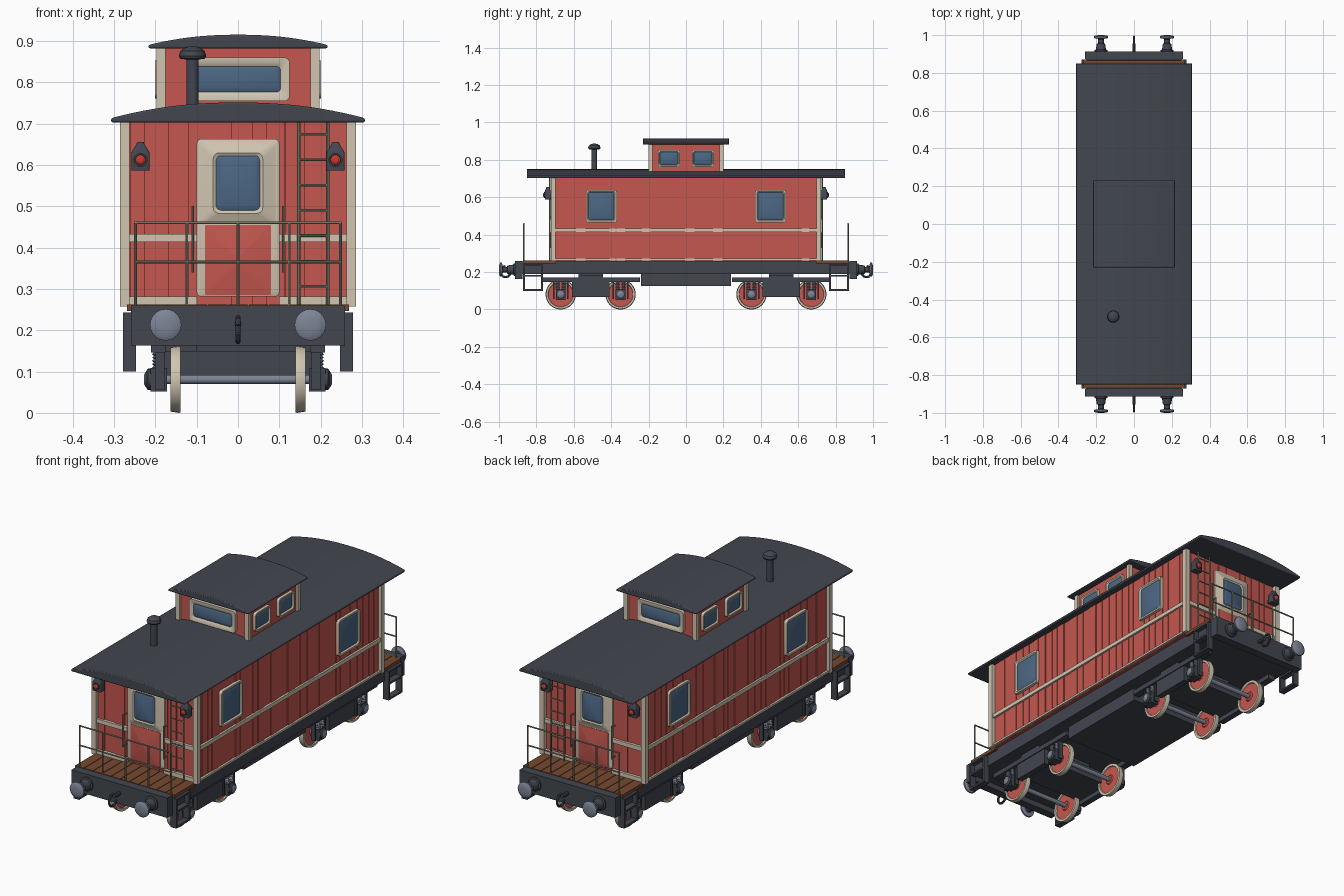
import bpy, bmesh, math, random
from mathutils import Matrix, Vector

random.seed(4)
if "Cube" in bpy.data.objects:
    bpy.data.objects.remove(bpy.data.objects["Cube"])


# --- materials -------------------------------------------------------------
def material(name, hexa):
    rgb = [int(hexa[i:i + 2], 16) / 255 for i in (0, 2, 4)]
    lin = [c / 12.92 if c < 0.04 else ((c + 0.055) / 1.055) ** 2.4 for c in rgb]
    m = bpy.data.materials.new(name)
    m.use_nodes = True
    m.diffuse_color = (*lin, 1)
    m.node_tree.nodes["Principled BSDF"].inputs["Base Color"].default_value = (*lin, 1)
    return m


RED = material("red paint", "c4574f")
CREAM = material("cream trim", "d0c5b1")
DARK = material("dark iron", "42464f")
GLASS = material("blue glass", "4b6683")
STEEL = material("pale steel", "7d8596")
WOOD = material("brown wood", "75492f")
RAIL = material("rail metal", "8c8c7c")
LENS = material("lamp red", "c8382f")

# --- helpers: shapes sharing a name are gathered into one part ---------------
parts = {}
SIGNS = (1, -1)


def mesh_for(name, mat):
    return parts.setdefault(name, (bmesh.new(), mat))[0]


def box(name, mat, lo, hi, mx=False, my=False):
    bm = mesh_for(name, mat)
    lo, hi = Vector(lo), Vector(hi)
    c, s = (lo + hi) / 2, hi - lo
    for sx in SIGNS if mx else (1,):
        for sy in SIGNS if my else (1,):
            place = Matrix.Translation((c.x * sx, c.y * sy, c.z)) @ Matrix.Diagonal((*s, 1))
            bmesh.ops.create_cube(bm, size=1, matrix=place)


def loft(name, mat, place, rings, start=False, end=True, k=5):
    """Bridge rounded rectangles (half width, half height, radius, depth)."""
    bm = mesh_for(name, mat)
    loops = []
    for w, h, r, d in rings:
        loop = []
        for q, (sx, sy) in enumerate(((1, 1), (-1, 1), (-1, -1), (1, -1))):
            for i in range(k + 1):
                a = (q + i / k) * math.pi / 2
                p = Vector((sx * (w - r) + r * math.cos(a), sy * (h - r) + r * math.sin(a), d))
                loop.append(bm.verts.new(place @ p))
        loops.append(loop)
    for a, b in zip(loops, loops[1:]):
        for i in range(len(a)):
            j = (i + 1) % len(a)
            bm.faces.new((a[i], a[j], b[j], b[i]))
    if start:
        bm.faces.new(loops[0][::-1])
    if end:
        bm.faces.new(loops[-1])
    bmesh.ops.remove_doubles(bm, verts=sum(loops, []), dist=1e-5)


def lathe(name, mat, place, profile, **kw):
    loft(name, mat, place, [(r, r, r, d) for r, d in profile], **kw)


def facing(n, pos):
    n, up = Vector(n), Vector((0, 0, 1))
    m = Matrix((up.cross(n), up, n)).transposed().to_4x4()
    return Matrix.Translation(pos) @ m


def rod(name, mat, a, b, r, k=2):
    a, b = Vector(a), Vector(b)
    place = Matrix.Translation(a) @ (b - a).to_track_quat("Z", "Y").to_matrix().to_4x4()
    lathe(name, mat, place, [(r, 0), (r, (b - a).length)], start=True, k=k)


def window(name, place, w, h, rim, depth):
    gw, gh = w - rim, h - rim
    loft(name + "_frame", CREAM, place, [(w, h, .014, 0), (w, h, .014, depth),
         (w - rim * .6, h - rim * .6, .012, depth), (gw, gh, .01, depth - .006)], end=False)
    loft(name + "_glass", GLASS, place, [(gw, gh, .01, 0), (gw, gh, .01, depth - .006),
         (gw - .008, gh - .008, .008, depth - .002)])


def roof(name, hx, hy, z0, edge, z1, n=24):
    bm = mesh_for(name, DARK)
    pts = [(-hx, z0), (hx, z0)]
    for i in range(n + 1):
        t = 1 - 2 * i / n
        pts.append((hx * t, z0 + edge + (z1 - z0 - edge) * (1 - abs(t) ** 2.2)))
    f = bm.faces.new([bm.verts.new((x, -hy, z)) for x, z in pts])
    out = bmesh.ops.extrude_face_region(bm, geom=[f])["geom"]
    bmesh.ops.translate(bm, vec=(0, 2 * hy, 0), verts=[v for v in out if isinstance(v, bmesh.types.BMVert)])
    bmesh.ops.recalc_face_normals(bm, faces=bm.faces)


def planks(start, stop):
    """Yield board spans of uneven width and thickness."""
    a = start
    while a < stop - .001:
        b = min(a + random.uniform(.03, .055), stop)
        if stop - b < .015:
            b = stop
        yield a + .0015, b - .0015, random.uniform(.002, .006)
        a = b


# --- main body: core, boards, trim ------------------------------------------
box("cabin_core", RED, (-.268, -.7, .256), (.268, .7, .706))
for s in SIGNS:
    for a, b, t in planks(-.697, .697):
        x = sorted((s * .266, s * (.268 + t)))
        box("side_boards", RED, (x[0], a, .258), (x[1], b, .705))
    for a, b, t in planks(-.262, .262):
        y = sorted((s * .698, s * (.7 + t)))
        box("end_boards", RED, (a, y[0], .258), (b, y[1], .705))
box("corner_posts", CREAM, (.262, .697, .258), (.286, .721, .706), True, True)
for z in (.413, .262):
    box("trim_bands", CREAM, (.264, -.7, z), (.281, .7, z + (.019 if z > .3 else .01)), True)
    box("trim_bands", CREAM, (.099, .697, z), (.264, .716, z + .02), True, True)
roof("main_roof", .307, .85, .703, .01, .751)

# --- cupola -------------------------------------------------------------------
box("cupola_walls", RED, (-.187, -.187, .72), (.187, .187, .89))
box("cupola_posts", CREAM, (.176, .18, .72), (.197, .2, .888), True, True)
roof("cupola_roof", .217, .23, .882, .008, .915)

# --- windows and doors ------------------------------------------------------------
for s in SIGNS:
    for y in SIGNS:
        window("side_window", facing((s, 0, 0), (s * .266, y * .452, .552)), .082, .088, .014, .02)
        window("cupola_side_window", facing((s, 0, 0), (s * .185, y * .091, .807)), .06, .046, .012, .016)
    window("cupola_end_window", facing((0, s, 0), (0, s * .185, .807)), .125, .053, .022, .016)

    door = facing((0, s, 0), (0, s * .7, 0))
    up = lambda z: door @ Matrix.Translation((0, z, 0))
    loft("door_frame", CREAM, up(.472), [(.1, .191, .012, 0), (.1, .191, .012, .01), (.094, .185, .01, .013)])
    loft("door_window_surround", CREAM, up(.556), [(.094, .1, .01, .012), (.06, .073, .014, .024),
         (.053, .066, .012, .02)], end=False)
    loft("door_glass", GLASS, up(.556), [(.053, .066, .012, .012), (.053, .066, .012, .021),
         (.045, .058, .01, .025)])
    loft("door_panel", RED, up(.37), [(.08, .085, .002, .012), (.08, .085, .002, .015),
         (.006, .01, .001, .029)], k=1)

    # --- handrails, ladder, railing
    for x in (-.11, .11):
        rod("door_handrails", RAIL, (x, s * .73, .34), (x, s * .73, .5), .003)
        for z in (.345, .495):
            rod("door_handrails", RAIL, (x, s * .7, z), (x, s * .73, z), .003)
    for x in (.147, .217):
        rod("ladder", RAIL, (x, s * .728, .26), (x, s * .728, .705), .004)
    for i in range(7):
        z = .306 + i * .0613
        rod("ladder", RAIL, (.147, s * .728, z), (.217, s * .728, z), .003)
    for x in (-.248, -.124, 0, .124, .248):
        rod("railing", RAIL, (x, s * .867, .25), (x, s * .867, .46), .0035)
    for z in (.365, .46):
        rod("railing", RAIL, (-.25, s * .867, z), (.25, s * .867, z), .0035)

    # --- lamps and buffers
    for x in SIGNS:
        lamp = facing((0, s, 0), (x * .236, s * .7, .612))
        top = Matrix.Translation((x * .236, s * .738, 0))
        loft("lamp_body", DARK, top, [(.022, .016, .004, .587), (.022, .018, .004, .63),
             (.011, .01, .004, .648), (.008, .008, .004, .655)], start=True, k=3)
        lathe("lamp_body", DARK, lamp, [(.009, 0), (.009, .03)])
        lathe("lamp_body", DARK, lamp, [(.017, .05), (.017, .06), (.013, .06), (.012, .056)], end=False)
        lathe("lamp_lens", LENS, lamp, [(.013, .05), (.012, .06), (.006, .064)])
        buffer = facing((0, s, 0), (x * .175, 0, .213))
        lathe("buffer_stems", DARK, buffer, [(.034, .91), (.034, .92), (.027, .923), (.022, .955),
              (.015, .957), (.015, .978), (.022, .985)])
        lathe("buffer_discs", STEEL, buffer, [(.03, .982), (.038, .985), (.038, .993), (.03, .998),
              (.012, 1)], start=True, k=6)

    # --- coupling hook
    rod("coupling_hook", DARK, (0, s * .9, .215), (0, s * .955, .215), .009)
    arc = [(0, s * (.965 + .028 * math.sin(a)), .202 + .03 * math.cos(a))
           for a in (i * math.pi / 5 for i in range(8))]
    for p, q in zip(arc, arc[1:]):
        rod("coupling_hook", DARK, p, q, .006)

    # --- platform deck boards
    for i in range(11):
        x = -.27 + i * .0491
        y = sorted((s * .695, s * .872))
        box("deck_boards", WOOD, (x + .0015, y[0], .246), (x + .0476, y[1], .262))

# --- underframe, end beams, steps ------------------------------------------------
box("underframe", DARK, (-.255, -.875, .19), (.255, .875, .256))
box("end_beams", DARK, (-.259, .873, .163), (.259, .914, .26), my=True)
box("centre_box", DARK, (-.2, -.24, .126), (.2, .24, .192))
for y in (.765, .862):
    box("steps", DARK, (.247, y, .1), (.278, y + .01, .242), True, True)
for z in (.1, .175, .234):
    box("steps", DARK, (.247, .765, z), (.278, .872, z + .009), True, True)

# --- chimney ---------------------------------------------------------------------
lathe("chimney", DARK, Matrix.Translation((-.11, -.49, 0)),
      [(.015, .73), (.015, .855), (.03, .857), (.033, .864), (.029, .876), (.018, .884), (.006, .887)])

# --- trucks: wheels, axles, side frames, springs -------------------------------------
for t in SIGNS:
    ty = t * .51
    box("truck_bolsters", DARK, (-.19, ty - .1, .09), (.19, ty + .1, .15))
    box("truck_bolsters", DARK, (-.1, ty - .065, .15), (.1, ty + .065, .192))
    box("truck_side_frames", DARK, (.175, ty - .265, .146), (.21, ty + .265, .17), True)
    box("truck_side_frames", DARK, (.175, ty - .1, .068), (.205, ty + .1, .15), True)
    box("truck_side_frames", DARK, (.175, ty - .065, .165), (.21, ty + .065, .182), True)
    for wy in (ty - .16, ty + .16):
        rod("axles", STEEL, (-.19, wy, .081), (.19, wy, .081), .011, k=4)
        for d in (-.042, .034):
            box("axle_guards", DARK, (.178, wy + d, .055), (.2, wy + d + .008, .148), True)
        box("axle_boxes", DARK, (.172, wy - .026, .052), (.212, wy + .026, .108), True)
        for s in SIGNS:
            wheel = facing((s, 0, 0), (s * .151, wy, .081))
            lathe("wheel_tyres", CREAM, wheel, [(.066, -.007), (.068, -.012), (.08, -.012), (.081, -.008),
                  (.079, .004), (.078, .012), (.068, .012), (.066, .007)], end=False, k=8)
            lathe("wheel_discs", RED, wheel, [(.02, -.012), (.024, -.007), (.067, -.007),
                  (.067, .007), (.024, .007), (.02, .012)], start=True, k=8)
            hub = facing((s, 0, 0), (s * .21, wy, .081))
            lathe("axle_box_covers", DARK, hub, [(.026, 0), (.026, .008), (.02, .012)])
            lathe("hub_caps", STEEL, hub, [(.018, .01), (.018, .014), (.01, .018)])
            for d in (-.016, .016):
                coil = [(.013 if i % 2 else .008, .106 + i * .004) for i in range(11)]
                lathe("springs", STEEL, Matrix.Translation((s * .195, wy + d, 0)), coil, k=2)

# --- turn the gathered shapes into objects -------------------------------------------
bpy.ops.object.select_all(action="DESELECT")
for name, (bm, mat) in parts.items():
    me = bpy.data.meshes.new(name)
    bm.to_mesh(me)
    bm.free()
    me.materials.append(mat)
    ob = bpy.data.objects.new(name, me)
    bpy.context.collection.objects.link(ob)
    if name.endswith("roof"):
        bev = ob.modifiers.new("soft_edges", "BEVEL")
        bev.width, bev.segments, bev.limit_method = .004, 2, "ANGLE"
        bev.angle_limit = math.radians(40)
    ob.select_set(True)
    bpy.context.view_layer.objects.active = ob
bpy.ops.object.shade_smooth_by_angle(angle=math.radians(32))
